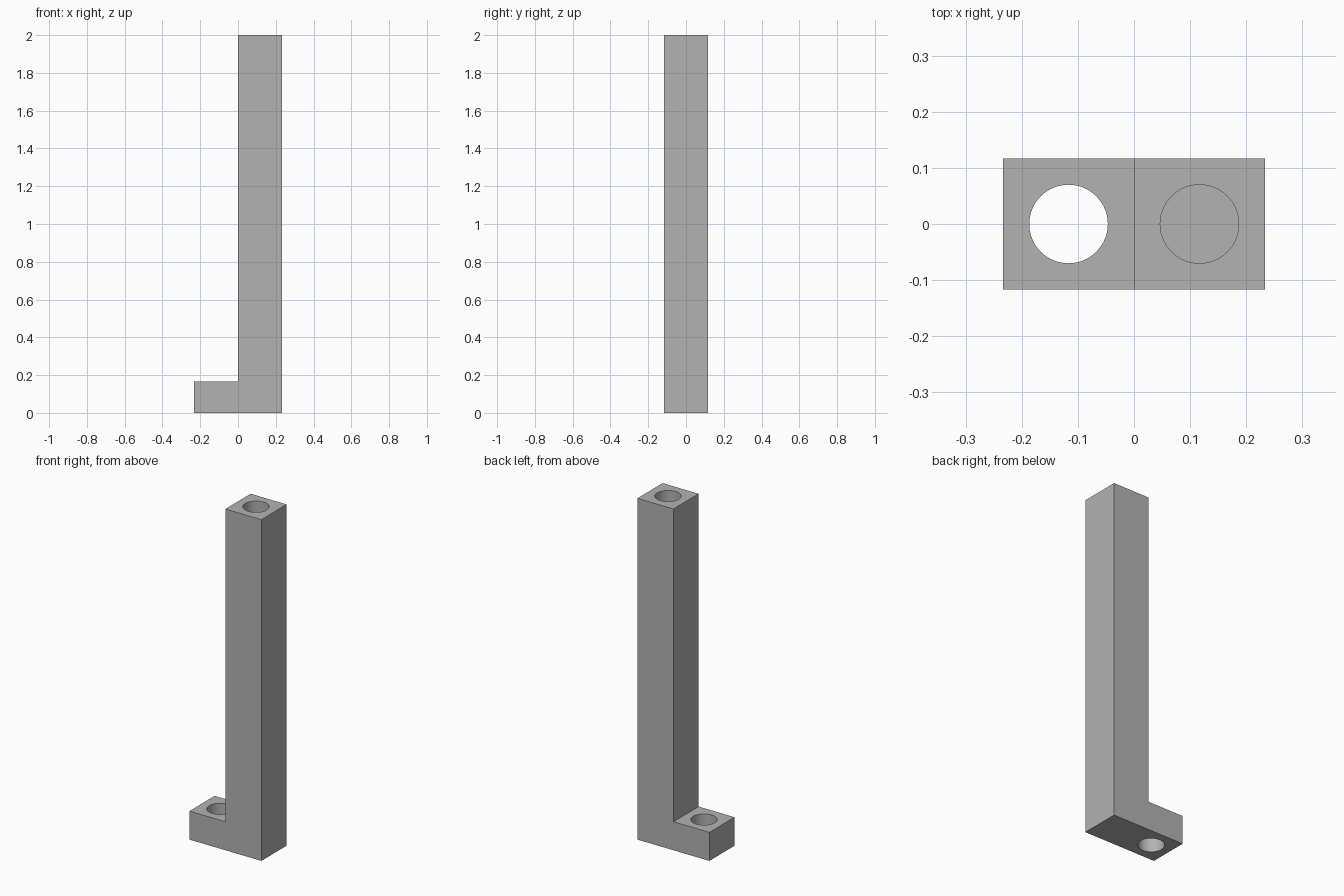
import bpy
import bmesh

cube = bpy.data.objects.get("Cube")
if cube:
    bpy.data.objects.remove(cube, do_unlink=True)

HALF = 0.1167      # half width of the square post
FOOT_H = 0.167     # foot thickness
HOLE_R = 0.07
HOLE_DEPTH = 0.33  # blind hole in the post top

grey = bpy.data.materials.new("plain grey")
grey.use_nodes = True
colour = (0.45, 0.45, 0.45, 1)
grey.diffuse_color = colour
grey.node_tree.nodes["Principled BSDF"].inputs["Base Color"].default_value = colour


def make_object(name, bm):
    bmesh.ops.recalc_face_normals(bm, faces=bm.faces[:])
    mesh = bpy.data.meshes.new(name)
    bm.to_mesh(mesh)
    bm.free()
    mesh.materials.append(grey)
    obj = bpy.data.objects.new(name, mesh)
    bpy.context.collection.objects.link(obj)
    return obj


def hole_cutter(name, x, bottom, top):
    bm = bmesh.new()
    bmesh.ops.create_cone(bm, cap_ends=True, segments=64, radius1=HOLE_R,
                          radius2=HOLE_R, depth=top - bottom)
    bmesh.ops.translate(bm, verts=bm.verts, vec=(x, 0, (top + bottom) / 2))
    obj = make_object(name, bm)
    obj.hide_render = True
    return obj


# L-shaped body: one profile pushed from front to back
profile = [(-2 * HALF, 0), (2 * HALF, 0), (2 * HALF, 2), (0, 2),
           (0, FOOT_H), (-2 * HALF, FOOT_H)]
bm = bmesh.new()
face = bm.faces.new([bm.verts.new((x, -HALF, z)) for x, z in profile])
pushed = bmesh.ops.extrude_face_region(bm, geom=[face], use_keep_orig=True)
bmesh.ops.translate(bm, vec=(0, 2 * HALF, 0),
                    verts=[v for v in pushed["geom"] if isinstance(v, bmesh.types.BMVert)])
bracket = make_object("post_with_foot", bm)

# Through hole in the foot, blind hole in the post top
cutters = [hole_cutter("foot_hole_cutter", -HALF, -0.1, FOOT_H + 0.1),
           hole_cutter("post_hole_cutter", HALF, 2 - HOLE_DEPTH, 2.1)]
for cutter in cutters:
    cut = bracket.modifiers.new(cutter.name, 'BOOLEAN')
    cut.operation = 'DIFFERENCE'
    cut.solver = 'EXACT'
    cut.object = cutter

# Apply the cuts and drop the cutters
bpy.context.view_layer.objects.active = bracket
bracket.select_set(True)
for cutter in cutters:
    bpy.ops.object.modifier_apply(modifier=cutter.name)
    bpy.data.objects.remove(cutter, do_unlink=True)
bpy.ops.object.shade_smooth_by_angle()
